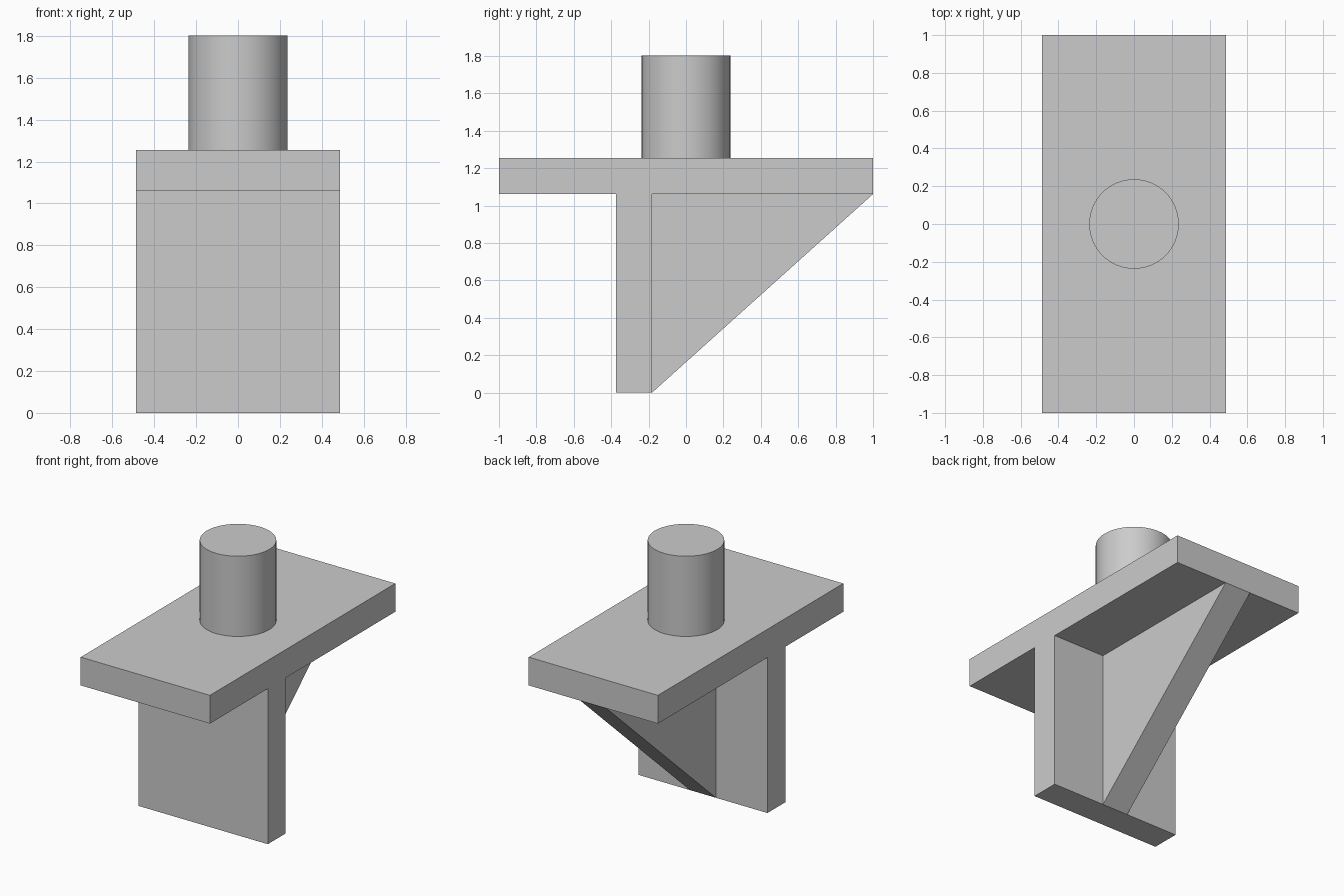
import bpy
import bmesh
from mathutils import Vector

cube = bpy.data.objects.get("Cube")
if cube:
    bpy.data.objects.remove(cube, do_unlink=True)

# One plain grey for every part
grey = bpy.data.materials.new("plain_grey")
grey.use_nodes = True
colour = (0.6, 0.6, 0.6, 1)
grey.diffuse_color = colour
grey.node_tree.nodes["Principled BSDF"].inputs["Base Color"].default_value = colour

HALF_WIDTH = 0.488
PLATE_BOTTOM, PLATE_TOP = 1.062, 1.255
WALL_FRONT, WALL_BACK = -0.375, -0.182
PEG_TOP, PEG_RADIUS = 1.803, 0.237


def extrude_profile(name, profile, half_width):
    """Extrude a (y, z) outline across x, centred on x = 0."""
    bm = bmesh.new()
    face = bm.faces.new([bm.verts.new((-half_width, y, z)) for y, z in profile])
    extruded = bmesh.ops.extrude_face_region(bm, geom=[face])
    verts = [v for v in extruded["geom"] if isinstance(v, bmesh.types.BMVert)]
    bmesh.ops.translate(bm, verts=verts, vec=Vector((2 * half_width, 0, 0)))
    bmesh.ops.recalc_face_normals(bm, faces=bm.faces)
    mesh = bpy.data.meshes.new(name)
    bm.to_mesh(mesh)
    bm.free()
    mesh.materials.append(grey)
    obj = bpy.data.objects.new(name, mesh)
    bpy.context.collection.objects.link(obj)
    return obj


# Top plate and upright wall as one T-shaped section
extrude_profile("plate_and_wall", [
    (-1, PLATE_TOP), (-1, PLATE_BOTTOM),
    (WALL_FRONT, PLATE_BOTTOM), (WALL_FRONT, 0),
    (WALL_BACK, 0), (WALL_BACK, PLATE_BOTTOM),
    (1, PLATE_BOTTOM), (1, PLATE_TOP),
], HALF_WIDTH)

# Triangular rib bracing the wall to the plate
extrude_profile("support_rib", [
    (WALL_BACK, 0), (1, PLATE_BOTTOM), (WALL_BACK, PLATE_BOTTOM),
], 0.098)

# Round peg on top
bpy.ops.mesh.primitive_cylinder_add(
    vertices=64, radius=PEG_RADIUS, depth=PEG_TOP - PLATE_TOP,
    location=(0, 0, (PEG_TOP + PLATE_TOP) / 2))
peg = bpy.context.object
peg.name = "round_peg"
peg.data.materials.append(grey)
bpy.ops.object.shade_smooth_by_angle()
